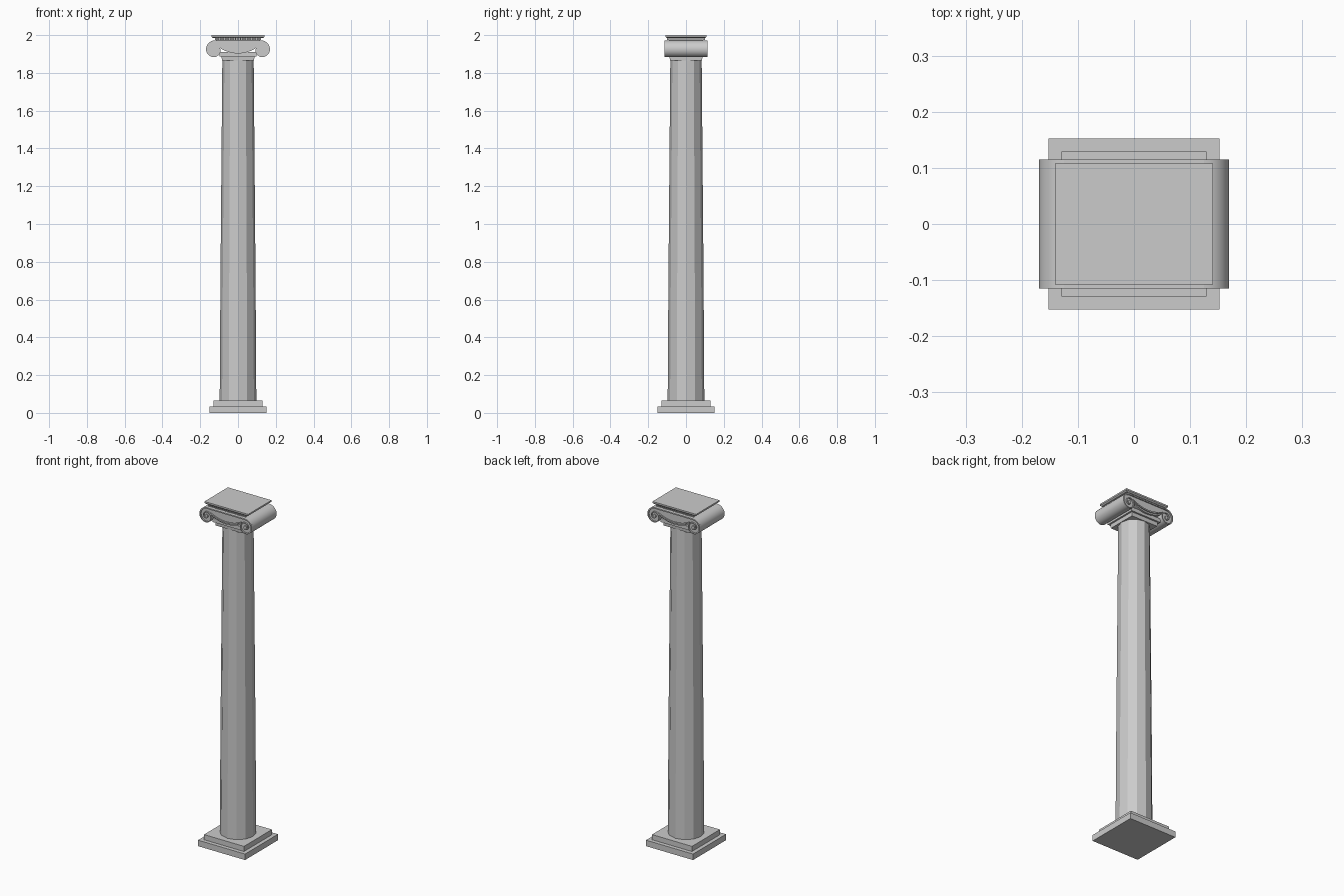
import bpy, bmesh, math

if "Cube" in bpy.data.objects:
    bpy.data.objects.remove(bpy.data.objects["Cube"])

CX, CZ, R0, K = 0.125, 1.922, 0.050, 0.0038   # volute centre, start radius, decay


def finish(name, bm, smooth=False):
    bmesh.ops.recalc_face_normals(bm, faces=bm.faces)
    me = bpy.data.meshes.new(name)
    bm.to_mesh(me)
    bm.free()
    ob = bpy.data.objects.new(name, me)
    bpy.context.collection.objects.link(ob)
    if smooth:
        bpy.ops.object.select_all(action='DESELECT')
        ob.select_set(True)
        bpy.context.view_layer.objects.active = ob
        bpy.ops.object.shade_smooth_by_angle(angle=math.radians(35))
    return ob


def loft(name, rings):
    """Closed solid through equal-length rings of points."""
    bm = bmesh.new()
    vs = [[bm.verts.new(p) for p in r] for r in rings]
    n = len(vs[0])
    for a, b in zip(vs, vs[1:]):
        for i in range(n):
            j = (i + 1) % n
            bm.faces.new((a[i], a[j], b[j], b[i]))
    bm.faces.new(vs[0])
    bm.faces.new(vs[-1])
    return finish(name, bm)


def block(name, sections):
    """Rectangular block from (half x, half y, z) sections."""
    return loft(name, [[(-x, -y, z), (x, -y, z), (x, y, z), (-x, y, z)]
                       for x, y, z in sections])


def prism(name, pts, y):
    """XZ outline extruded from -y to y."""
    bm = bmesh.new()
    a = [bm.verts.new((px, -y, pz)) for px, pz in pts]
    b = [bm.verts.new((px, y, pz)) for px, pz in pts]
    for i in range(len(pts)):
        j = (i + 1) % len(pts)
        bm.faces.new((a[i], a[j], b[j], b[i]))
    bm.faces.new(a)
    bm.faces.new(b)
    return finish(name, bm, True)


def ribbon(name, outer, inner, y0, y1):
    """Raised band between two XZ paths, repeated on front and back."""
    bm = bmesh.new()
    for s in (-1, 1):
        rows = [[bm.verts.new((p[0], s * y, p[1])) for p, y in
                 ((o, y0), (o, y1), (i, y1), (i, y0))] for o, i in zip(outer, inner)]
        for a, b in zip(rows, rows[1:]):
            for k in range(4):
                m = (k + 1) % 4
                bm.faces.new((a[k], a[m], b[m], b[k]))
        bm.faces.new(rows[0])
        bm.faces.new(rows[-1])
    return finish(name, bm, True)


def spiral(t, side, inset=0.0):
    r = R0 - K * t - inset
    return (side * (CX + r * math.sin(t)), CZ + r * math.cos(t))


def sag(x, edge, middle, half=0.095):
    return middle + (edge - middle) * (x / half) ** 2


# Stepped base
block("plinth", [(0.152, 0.152, 0), (0.152, 0.152, 0.035)])
block("upper_plinth", [(0.129, 0.129, 0.035), (0.129, 0.129, 0.065)])

# Tapered twelve-sided shaft
loft("shaft", [[(r * math.cos(i * math.pi / 6), r * math.sin(i * math.pi / 6), z)
                for i in range(12)] for r, z in ((0.097, 0.065), (0.093, 0.7), (0.083, 1.87))])

# Neck below the scrolls
block("neck_block", [(0.085, 0.085, 1.866), (0.087, 0.087, 1.888)])
block("neck_ledge", [(0.097, 0.097, 1.888), (0.097, 0.097, 1.91)])

# Scroll body: volute, sagging underside, volute, flat top
N = 24
right = [spiral(i * 1.6 * math.pi / N, 1) for i in range(N + 1)]
under = [(x, sag(x, 1.93, 1.903)) for x in [0.085 - 0.017 * i for i in range(11)]]
left = [(-x, z) for x, z in reversed(right)]
prism("scroll_body", right + under + left, 0.108)

# Raised spiral rims with a round eye
for side, word in ((1, "right"), (-1, "left")):
    ts = [i * 3.5 * math.pi / 56 for i in range(57)]
    ribbon(word + "_volute_rim", [spiral(t, side) for t in ts],
           [spiral(t, side, 0.0075 - 0.0004 * t) for t in ts], 0.10, 0.115)
    prism(word + "_volute_eye",
          [(side * CX + 0.009 * math.cos(a * math.pi / 6), CZ + 0.009 * math.sin(a * math.pi / 6))
           for a in range(12)], 0.114)
    # Full-depth outer shell of the scroll
    ts = [i * 1.5 * math.pi / 24 for i in range(25)]
    ribbon(word + "_volute_shell", [spiral(t, side) for t in ts],
           [spiral(t, side, 0.006) for t in ts], 0.0, 0.115)

# Bands linking the two scrolls
xs = [-0.125 + 0.0125 * i for i in range(21)]
ribbon("top_band", [(x, 1.972) for x in xs], [(x, 1.965) for x in xs], 0.10, 0.115)
xs = [-0.1 + 0.01 * i for i in range(21)]
ribbon("sagging_band", [(x, sag(x, 1.943, 1.920)) for x in xs],
       [(x, sag(x, 1.936, 1.912)) for x in xs], 0.10, 0.115)

# Moulding with small beads, then the flat top slab
block("moulding", [(0.112, 0.088, 1.965), (0.122, 0.094, 1.988)])
bm = bmesh.new()
for s in (-1, 1):
    for i in range(19):
        g = bmesh.ops.create_cube(bm, size=1)["verts"]
        bmesh.ops.scale(bm, verts=g, vec=(0.007, 0.014, 0.013))
        bmesh.ops.translate(bm, verts=g, vec=(-0.117 + i * 0.013, s * 0.094, 1.981))
finish("beads", bm)
block("abacus", [(0.133, 0.101, 1.985), (0.141, 0.108, 1.991), (0.141, 0.108, 2.0)])
